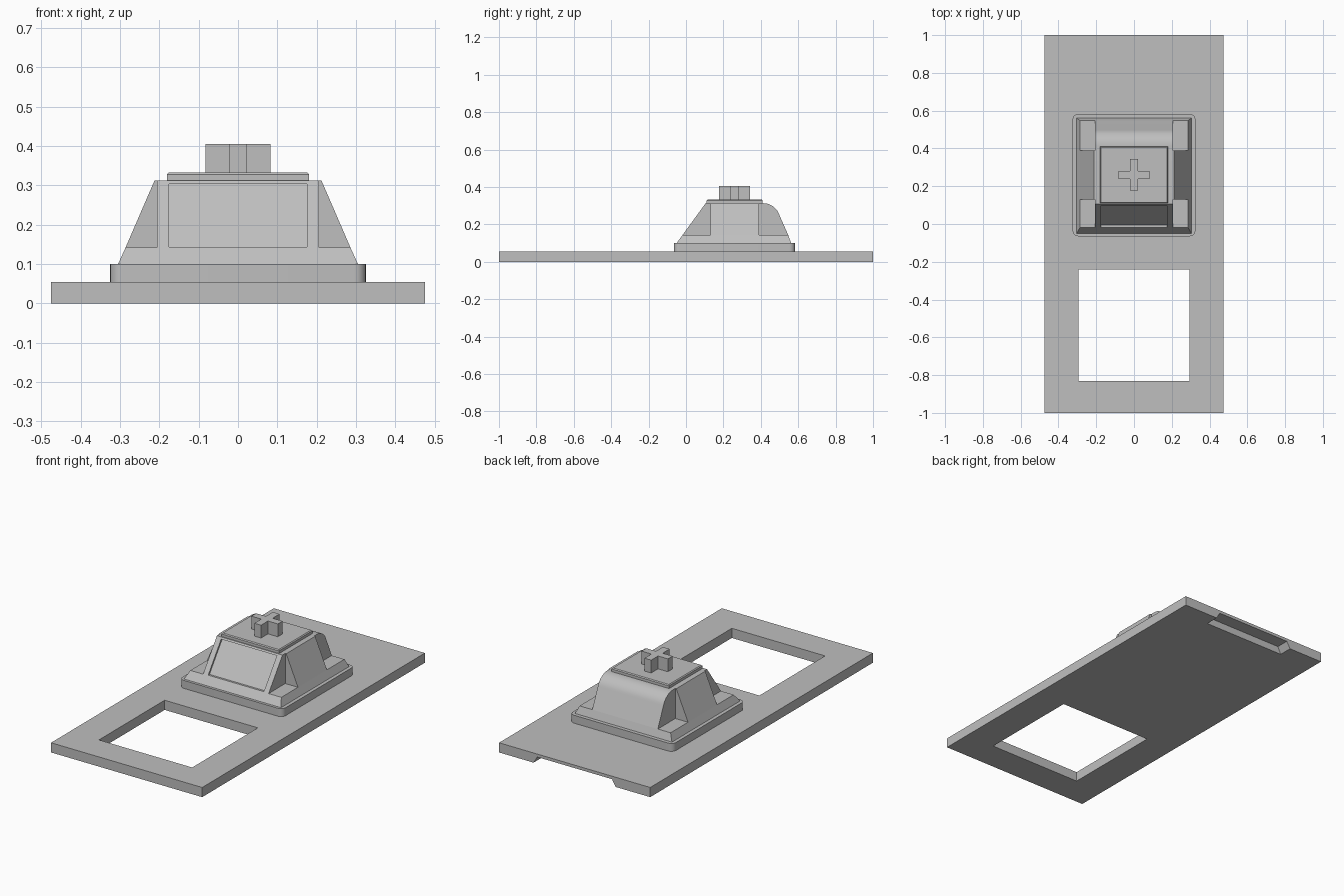
import bpy, bmesh, math

cube = bpy.data.objects.get("Cube")
if cube:
    bpy.data.objects.remove(cube, do_unlink=True)

grey = bpy.data.materials.new("light grey")
grey.use_nodes = True
grey.diffuse_color = (0.52, 0.52, 0.52, 1)
grey.node_tree.nodes["Principled BSDF"].inputs["Base Color"].default_value = grey.diffuse_color


def loft(name, low, high, round_edges=0, top_bevel=0):
    """Closed solid between two rings; optionally round uprights or the top rim."""
    bm = bmesh.new()
    a = [bm.verts.new(p) for p in low]
    b = [bm.verts.new(p) for p in high]
    bm.faces.new(a)
    top = bm.faces.new(b)
    uprights = []
    for i in range(len(a)):
        j = (i + 1) % len(a)
        bm.faces.new((a[i], a[j], b[j], b[i]))
    bmesh.ops.recalc_face_normals(bm, faces=bm.faces)
    if top_bevel:
        bmesh.ops.bevel(bm, geom=list(top.edges), offset=top_bevel, segments=1, affect='EDGES')
    if round_edges:
        uprights = [bm.edges.get((p, q)) for p, q in zip(a, b)]
        bmesh.ops.bevel(bm, geom=uprights, offset=round_edges, segments=6,
                        profile=0.5, affect='EDGES')
    mesh = bpy.data.meshes.new(name)
    bm.to_mesh(mesh)
    bm.free()
    mesh.materials.append(grey)
    obj = bpy.data.objects.new(name, mesh)
    bpy.context.collection.objects.link(obj)
    return obj


def rect(x0, x1, y0, y1, z):
    return [(x0, y0, z), (x1, y0, z), (x1, y1, z), (x0, y1, z)]


def along_x(profile, x):
    return [(x, y, z) for y, z in profile]


def along_y(profile, y):
    return [(x, y, z) for x, z in profile]


def activate(obj):
    bpy.ops.object.select_all(action='DESELECT')
    obj.select_set(True)
    bpy.context.view_layer.objects.active = obj


def cut(obj, cutter):
    mod = obj.modifiers.new("cut", 'BOOLEAN')
    mod.operation = 'DIFFERENCE'
    mod.solver = 'EXACT'
    mod.object = cutter
    activate(obj)
    bpy.ops.object.modifier_apply(modifier=mod.name)
    bpy.data.objects.remove(cutter, do_unlink=True)


def smooth(obj):
    activate(obj)
    bpy.ops.object.shade_smooth_by_angle(angle=math.radians(30))


PLATE_TOP, FLANGE_TOP, LEDGE, SHOULDER, CAP_TOP, STEM_TOP = 0.055, 0.10, 0.142, 0.313, 0.333, 0.406
MID_Y = 0.26


def front_y(z):
    """Sloping front of the housing."""
    return -0.05 + (z - FLANGE_TOP) * 0.728


# Mounting plate with a square window and a finger notch under the back edge
plate = loft("mounting_plate", rect(-0.475, 0.475, -1, 1, 0), rect(-0.475, 0.475, -1, 1, PLATE_TOP))
cut(plate, loft("window_cutter", rect(-0.293, 0.293, -0.83, -0.24, -0.1),
                rect(-0.293, 0.293, -0.83, -0.24, 0.2)))
cut(plate, loft("notch_cutter", rect(-0.27, 0.27, 0.92, 1.1, -0.02),
                rect(-0.235, 0.235, 0.925, 1.1, 0.038)))

# Rounded flange resting on the plate
flange = loft("flange", rect(-0.325, 0.325, -0.065, 0.583, PLATE_TOP),
              rect(-0.325, 0.325, -0.065, 0.583, FLANGE_TOP), round_edges=0.03)
smooth(flange)

# Tapered skirt below the corner ledges
loft("housing_skirt", rect(-0.305, 0.305, front_y(FLANGE_TOP), 0.562, FLANGE_TOP),
     rect(-0.286, 0.286, front_y(LEDGE), 0.547, LEDGE))

# Housing core: straight sloped front, rounded back shoulder
profile = [(front_y(LEDGE), LEDGE), (front_y(SHOULDER), SHOULDER)]
for i in range(11):
    t = math.radians(90 - 7 * i)
    profile.append((0.413 + 0.09 * math.cos(t), 0.223 + 0.09 * math.sin(t)))
profile.append((0.547, LEDGE))
core = loft("housing_core", along_x(profile, -0.206), along_x(profile, 0.206))

# Shallow recessed panel in the sloped front
low, high = 0.144, 0.304
panel = [(front_y(low) - 0.08, low), (front_y(low) + 0.012, low),
         (front_y(high) + 0.012, high), (front_y(high) - 0.08, high)]
cut(core, loft("panel_cutter", along_x(panel, -0.175), along_x(panel, 0.175)))
smooth(core)

# Sloped side blocks between the corner ledges
for side, label in ((1, "left"), (-1, "right")):
    wedge = [(side * 0.206, LEDGE), (side * 0.286, LEDGE),
             (side * 0.212, SHOULDER), (side * 0.206, SHOULDER)]
    loft("side_block_" + label, along_y(wedge, 0.13), along_y(wedge, 0.39))

# Plunger cap and cross-shaped stem
loft("plunger_cap", rect(-0.181, 0.181, 0.11, 0.41, SHOULDER),
     rect(-0.181, 0.181, 0.11, 0.41, CAP_TOP), top_bevel=0.005)
arm, half = 0.083, 0.021
cross = []
for k in range(4):
    c, s = round(math.cos(k * math.pi / 2)), round(math.sin(k * math.pi / 2))
    for x, y in ((arm, -half), (arm, half), (half, half)):
        cross.append((c * x - s * y, MID_Y + s * x + c * y))
loft("cross_stem", [(x, y, CAP_TOP) for x, y in cross], [(x, y, STEM_TOP) for x, y in cross])
